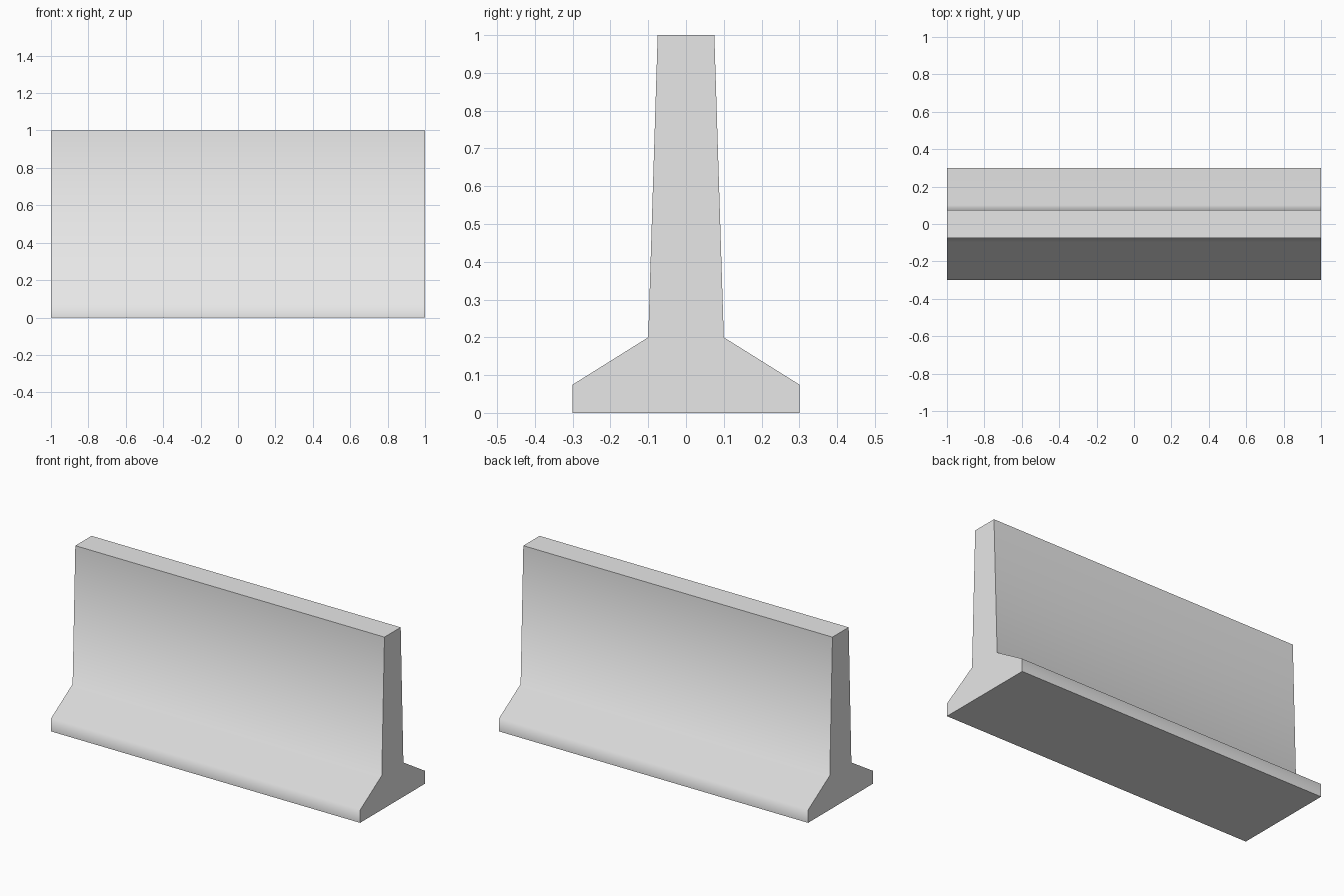
import bpy
import bmesh
from math import radians

cube = bpy.data.objects.get("Cube")
if cube:
    bpy.data.objects.remove(cube, do_unlink=True)

LENGTH = 2.0

# Concrete colour
GREY = (0.8, 0.8, 0.8, 1.0)
concrete = bpy.data.materials.new("concrete_grey")
concrete.use_nodes = True
concrete.diffuse_color = GREY
concrete.node_tree.nodes["Principled BSDF"].inputs["Base Color"].default_value = GREY

# Half profile (y, z) from base to top, mirrored into the full cross-section
half = [(0.3, 0.0), (0.3, 0.075), (0.1, 0.2), (0.075, 1.0)]
profile = half + [(-y, z) for y, z in reversed(half)]

# Extrude the cross-section along the length of the barrier
bm = bmesh.new()
end = bm.faces.new([bm.verts.new((-LENGTH / 2, y, z)) for y, z in profile])
result = bmesh.ops.extrude_face_region(bm, geom=[end], use_keep_orig=True)
moved = [v for v in result["geom"] if isinstance(v, bmesh.types.BMVert)]
bmesh.ops.translate(bm, verts=moved, vec=(LENGTH, 0, 0))
bmesh.ops.recalc_face_normals(bm, faces=bm.faces)

mesh = bpy.data.meshes.new("concrete_barrier")
bm.to_mesh(mesh)
bm.free()
mesh.materials.append(concrete)

barrier = bpy.data.objects.new("concrete_barrier", mesh)
bpy.context.collection.objects.link(barrier)

# Smooth sides, with sharp top, base and end edges
bpy.ops.object.select_all(action="DESELECT")
barrier.select_set(True)
bpy.context.view_layer.objects.active = barrier
bpy.ops.object.shade_smooth_by_angle(angle=radians(70))
